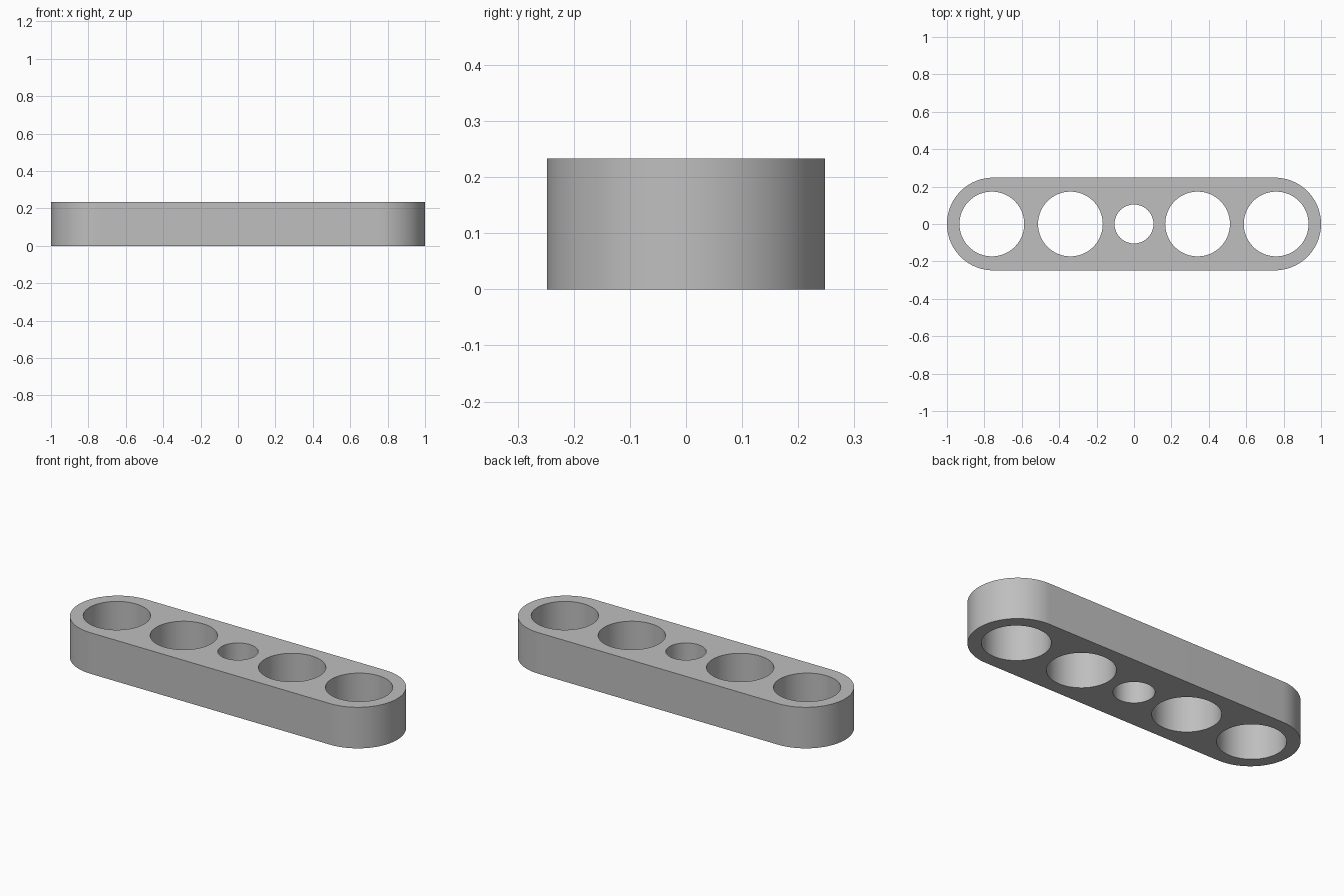
import bpy, bmesh
from math import sin, cos, pi, radians

cube = bpy.data.objects.get("Cube")
if cube:
    bpy.data.objects.remove(cube, do_unlink=True)

HEIGHT = 0.233
END_RADIUS = 0.248
# Hole centres along x, with radii
HOLES = [(-0.76, 0.173), (-0.34, 0.173), (0, 0.104), (0.34, 0.173), (0.76, 0.173)]

grey = bpy.data.materials.new("plain grey")
grey.use_nodes = True
colour = (0.52, 0.52, 0.52, 1)
grey.diffuse_color = colour
grey.node_tree.nodes["Principled BSDF"].inputs["Base Color"].default_value = colour


def arc(cx, radius, start, sweep, steps):
    return [(cx + radius * cos(start + sweep * i / steps),
             radius * sin(start + sweep * i / steps), 0) for i in range(steps + 1)]


def add_loop(bm, points):
    verts = [bm.verts.new(p) for p in points]
    return [bm.edges.new((v, verts[i - 1])) for i, v in enumerate(verts)]


# Rounded bar outline and round holes, filled as one flat plate
bm = bmesh.new()
end_x = 1 - END_RADIUS
edges = add_loop(bm, arc(end_x, END_RADIUS, -pi / 2, pi, 48)
                 + arc(-end_x, END_RADIUS, pi / 2, pi, 48))
for x, radius in HOLES:
    edges += add_loop(bm, arc(x, radius, 0, 2 * pi, 96)[:-1])
bmesh.ops.triangle_fill(bm, edges=edges, use_beauty=True, normal=(0, 0, 1))

# Raise the plate to full thickness
result = bmesh.ops.extrude_face_region(bm, geom=bm.faces[:], use_keep_orig=True)
top = [g for g in result["geom"] if isinstance(g, bmesh.types.BMVert)]
bmesh.ops.translate(bm, verts=top, vec=(0, 0, HEIGHT))
bmesh.ops.recalc_face_normals(bm, faces=bm.faces[:])

mesh = bpy.data.meshes.new("perforated_bar")
bm.to_mesh(mesh)
bm.free()
mesh.materials.append(grey)
bar = bpy.data.objects.new("perforated_bar", mesh)
bpy.context.collection.objects.link(bar)

# Smooth walls with crisp rims
bpy.ops.object.select_all(action="DESELECT")
bar.select_set(True)
bpy.context.view_layer.objects.active = bar
bpy.ops.object.shade_smooth_by_angle(angle=radians(30))
